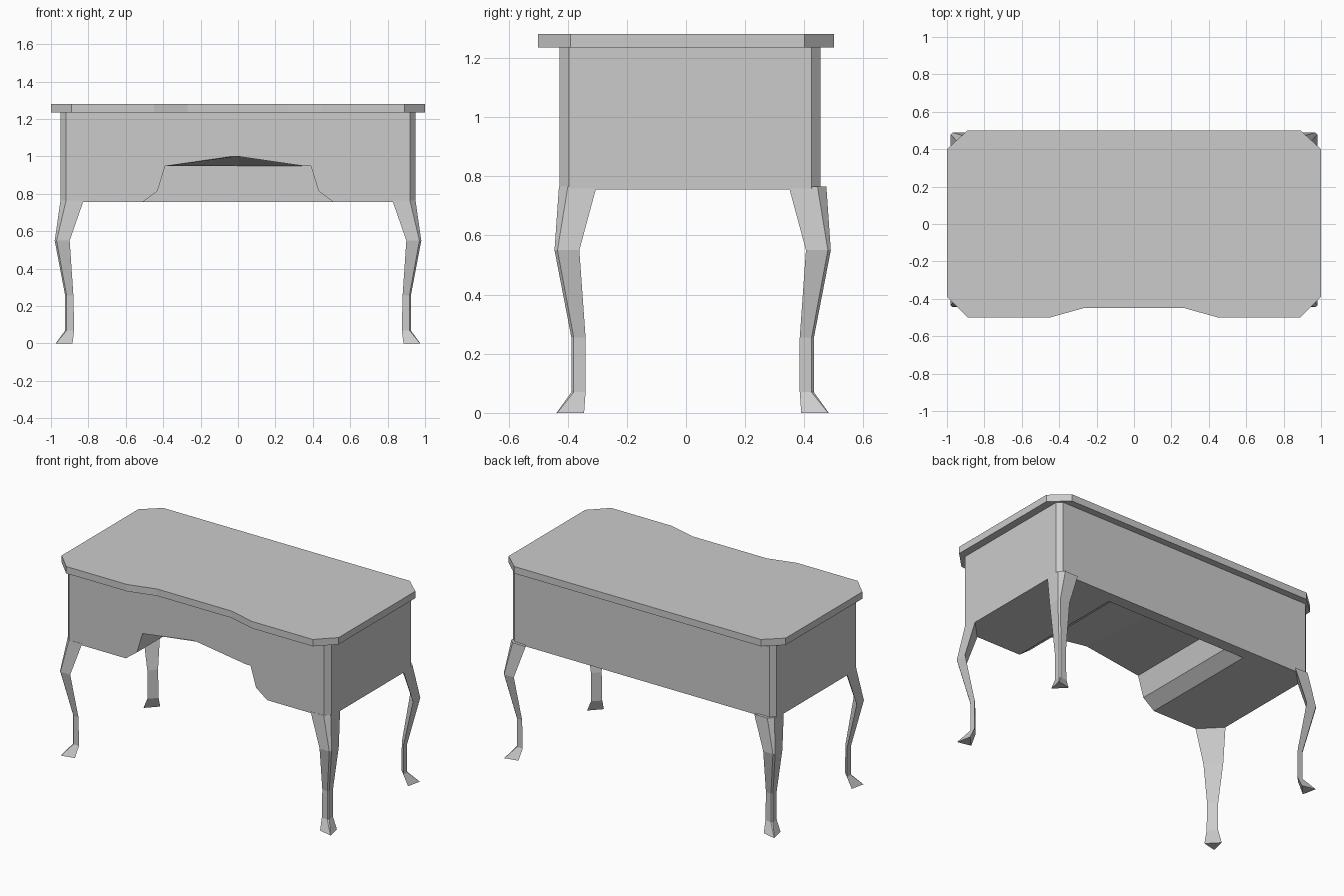
import bpy
import bmesh

cube = bpy.data.objects.get("Cube")
if cube:
    bpy.data.objects.remove(cube, do_unlink=True)

grey = bpy.data.materials.new("plain_grey")
grey.use_nodes = True
COLOUR = (0.6, 0.6, 0.6, 1)
grey.diffuse_color = COLOUR
grey.node_tree.nodes["Principled BSDF"].inputs["Base Color"].default_value = COLOUR


def loft(name, rings):
    """Skin matching rings of points into a closed, flat-shaded solid."""
    bm = bmesh.new()
    loops = [[bm.verts.new(p) for p in ring] for ring in rings]
    for a, b in zip(loops, loops[1:]):
        for i in range(len(a)):
            j = (i + 1) % len(a)
            bm.faces.new((a[i], a[j], b[j], b[i]))
    bm.faces.new(loops[0])
    bm.faces.new(loops[-1])
    bmesh.ops.recalc_face_normals(bm, faces=bm.faces[:])
    mesh = bpy.data.meshes.new(name)
    bm.to_mesh(mesh)
    bm.free()
    obj = bpy.data.objects.new(name, mesh)
    mesh.materials.append(grey)
    bpy.context.collection.objects.link(obj)
    return obj


def prism(name, outline, z0, z1):
    return loft(name, [[(x, y, z) for x, y in outline] for z in (z0, z1)])


def mirrored(half):
    """Complete a right-hand outline with its left-hand reflection."""
    return half + [(-x, y) for x, y in reversed(half)]


# Table top with clipped corners and a shallow recess in the front edge
top = mirrored([(0.27, -0.45), (0.45, -0.5), (0.89, -0.5), (1, -0.39),
                (1, 0.4), (0.89, 0.5)])
prism("table_top", top, 1.235, 1.28)

# Body with narrow chamfered corners
box = mirrored([(0.92, -0.428), (0.95, -0.395), (0.95, 0.425), (0.92, 0.455)])
body = prism("body", box, 0.755, 1.235)

# Kneehole: arched at the front, level at the back, closed by the back panel
def kneehole_ring(y, peak):
    half = [(0.55, 0.725), (0.43, 0.815), (0.39, 0.948)]
    pts = half + [(0, peak)] + [(-x, z) for x, z in reversed(half)]
    return [(x, y, z) for x, z in pts]


cutter = loft("kneehole_cutter", [kneehole_ring(-0.51, 1.005), kneehole_ring(0.38, 0.949)])
cutter.hide_render = True
cut = body.modifiers.new("kneehole", "BOOLEAN")
cut.operation = "DIFFERENCE"
cut.solver = "EXACT"
cut.object = cutter
bpy.context.view_layer.objects.active = body
body.select_set(True)
bpy.ops.object.modifier_apply(modifier=cut.name)
bpy.data.objects.remove(cutter, do_unlink=True)

# Curved legs: z, inner x, outer x, inner y, outer y, edge chamfer, toe set-back
LEG = [
    (0.765, 0.825, 0.949, 0.325, 0.452, 0.03, 0),
    (0.55, 0.90, 0.98, 0.383, 0.467, 0.01, 0),
    (0.255, 0.88, 0.924, 0.362, 0.41, 0.008, 0),
    (0.07, 0.876, 0.924, 0.362, 0.41, 0.008, 0),
    (0, 0.885, 0.975, 0.367, 0.46, 0.002, 0.02),
]
for side, sx in (("left", 1), ("right", -1)):
    for end, sy in (("front", -1), ("back", 1)):
        rings = []
        for z, xi, xo, yi, yo, c, s in LEG:
            section = [(xi, yo - s), (xo - c, yo), (xo, yo - c), (xo - s, yi)]
            rings.append([(sx * x, sy * y + 0.0225, z) for x, y in section])
        loft(f"{end}_{side}_leg", rings)
